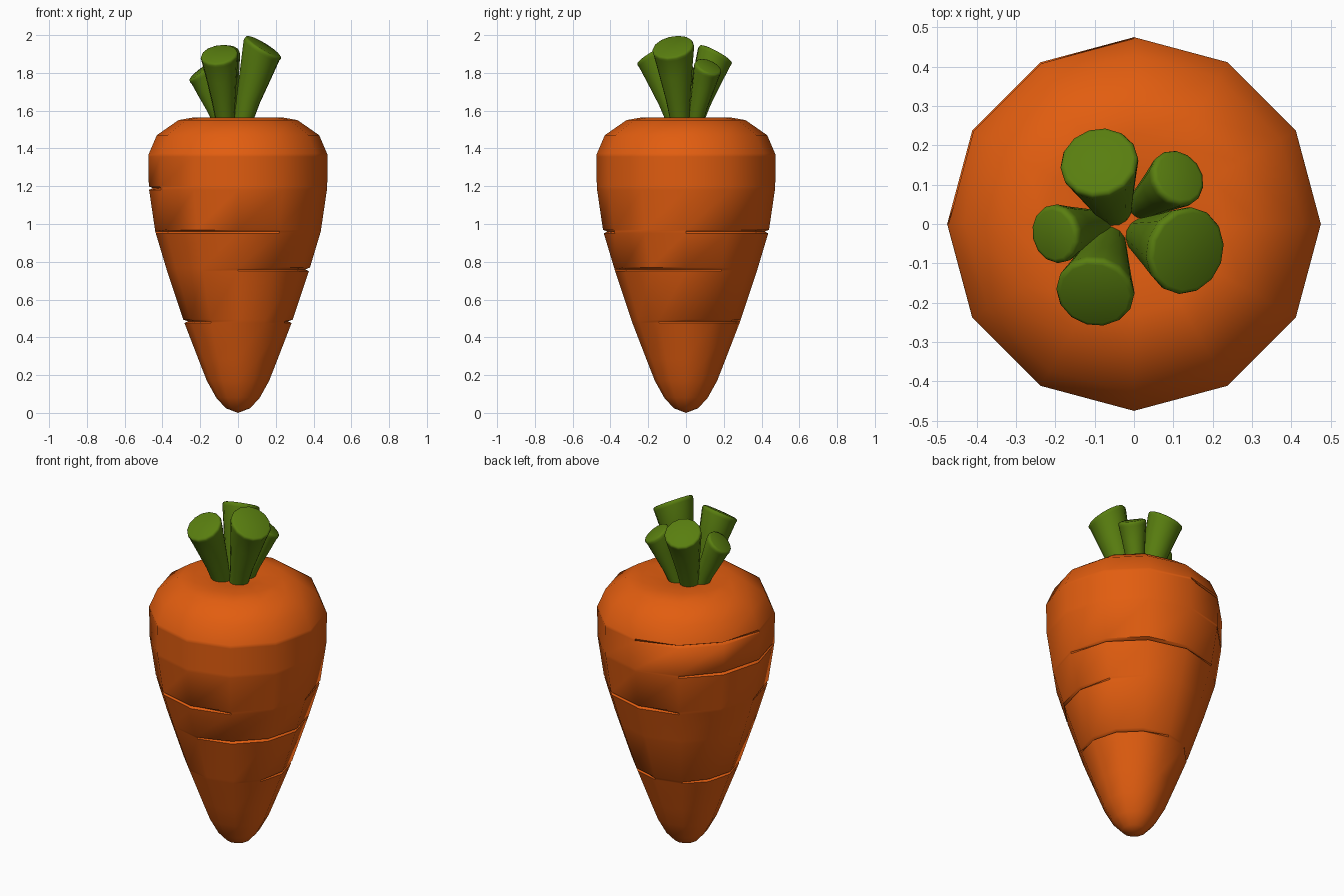
import bpy, bmesh, math
from mathutils import Vector

if "Cube" in bpy.data.objects:
    bpy.data.objects.remove(bpy.data.objects["Cube"])


def material(name, rgb):
    m = bpy.data.materials.new(name)
    m.diffuse_color = (*rgb, 1)
    m.use_nodes = True
    m.node_tree.nodes["Principled BSDF"].inputs["Base Color"].default_value = m.diffuse_color
    return m


def finish(bm, name, mat):
    bmesh.ops.recalc_face_normals(bm, faces=bm.faces)
    me = bpy.data.meshes.new(name)
    bm.to_mesh(me)
    bm.free()
    me.materials.append(mat)
    ob = bpy.data.objects.new(name, me)
    bpy.context.collection.objects.link(ob)
    bpy.ops.object.select_all(action='DESELECT')
    ob.select_set(True)
    bpy.context.view_layer.objects.active = ob
    bpy.ops.object.shade_smooth_by_angle(angle=math.radians(52))
    return ob


def skin(bm, rings):
    # quads between successive rings of equal length
    for a, b in zip(rings, rings[1:]):
        n = len(a)
        for i in range(n):
            j = (i + 1) % n
            bm.faces.new((a[i], a[j], b[j], b[i]))


def fan(bm, ring, co):
    c = bm.verts.new(co)
    for i in range(len(ring)):
        bm.faces.new((ring[i], ring[(i + 1) % len(ring)], c))


orange = material("carrot orange", (0.76, 0.11, 0.005))
green = material("stalk green", (0.10, 0.21, 0.005))

# Root: 12-sided turned profile (radius, height)
SIDES = 12
profile = [(0.065, 0.025), (0.115, 0.08), (0.165, 0.17), (0.21, 0.285),
           (0.287, 0.485), (0.378, 0.76), (0.438, 0.96), (0.472, 1.19),
           (0.475, 1.365), (0.43, 1.47), (0.315, 1.55), (0.23, 1.565),
           (0.12, 1.557)]
# Cracks: height -> (start, end) angles; the ends taper to nothing
cracks = {0.485: [(-30, 90), (120, 240)], 0.76: [(-90, 30)],
          0.96: [(0, 120), (180, 300)], 1.19: [(120, 210)],
          1.365: [(90, 180)]}
HALF, DEPTH = 0.009, 0.022


def inside(deg, spans):
    return any(s < deg + k < e for s, e in spans for k in (-360, 0, 360))


bm = bmesh.new()
rings = []


def body_ring(r, z, spans=()):
    ring = []
    for i in range(SIDES):
        deg = i * 360 / SIDES
        rr = r - (DEPTH if inside(deg, spans) else 0)
        a = math.radians(deg)
        ring.append(bm.verts.new((rr * math.cos(a), rr * math.sin(a), z)))
    rings.append(ring)


for k, (r, z) in enumerate(profile):
    if z not in cracks:
        body_ring(r, z)
        continue
    for dz, spans, nb in ((-HALF, (), k - 1), (0, cracks[z], k), (HALF, (), k + 1)):
        nr, nz = profile[nb]
        t = abs(dz / (nz - z)) if dz else 0
        body_ring(r + (nr - r) * t, z + dz, spans)
skin(bm, rings)
fan(bm, rings[0], (0, 0, 0))
fan(bm, rings[-1], (0, 0, 1.545))
finish(bm, "carrot_root", orange)


# Stalks: flared, slightly bent, with tilted cut tops
def stalk(name, base, top, r0, r1, tilt):
    base, top = Vector(base), Vector(top)
    out = Vector((top.x - base.x, top.y - base.y, 0)).normalized()
    up = Vector((0, 0, 1))
    bm = bmesh.new()
    rings = []
    bevel = 0.012
    # (position along, radius, drop below the cut)
    steps = [(0, r0, 0), (0.35, r0 + (r1 - r0) * 0.3, 0),
             (0.7, r0 + (r1 - r0) * 0.68, 0), (1, r1 * 0.985, bevel * 2),
             (1, r1, bevel), (1, r1 - bevel * 0.3, bevel * 0.3), (1, r1 - bevel, 0)]
    for t, r, drop in steps:
        a = math.radians(tilt) * (0.35 + 0.65 * t)
        n = up * math.cos(a) + out * math.sin(a)
        u = out * math.cos(a) - up * math.sin(a)
        v = n.cross(u)
        c = base.lerp(top, t) - out * 0.03 * t * (1 - t) - n * drop
        rings.append([bm.verts.new(c + r * (u * math.cos(q) + v * math.sin(q)))
                      for q in (math.tau * i / 14 for i in range(14))])
    skin(bm, rings)
    bm.faces.new(rings[0])
    bm.faces.new(rings[-1])
    finish(bm, name, green)


stalk("stalk_back", (-0.05, 0.035, 1.51), (-0.09, 0.16, 1.902), 0.045, 0.1, 30)
stalk("stalk_back_right", (0.015, 0.045, 1.51), (0.115, 0.12, 1.835), 0.035, 0.075, 36)
stalk("stalk_left", (-0.085, 0.0, 1.51), (-0.205, -0.027, 1.808), 0.035, 0.075, 40)
stalk("stalk_front_right", (0.02, -0.03, 1.51), (0.137, -0.07, 1.94), 0.045, 0.112, 33)
stalk("stalk_front", (-0.065, -0.045, 1.51), (-0.1, -0.178, 1.9), 0.045, 0.1, 32)
